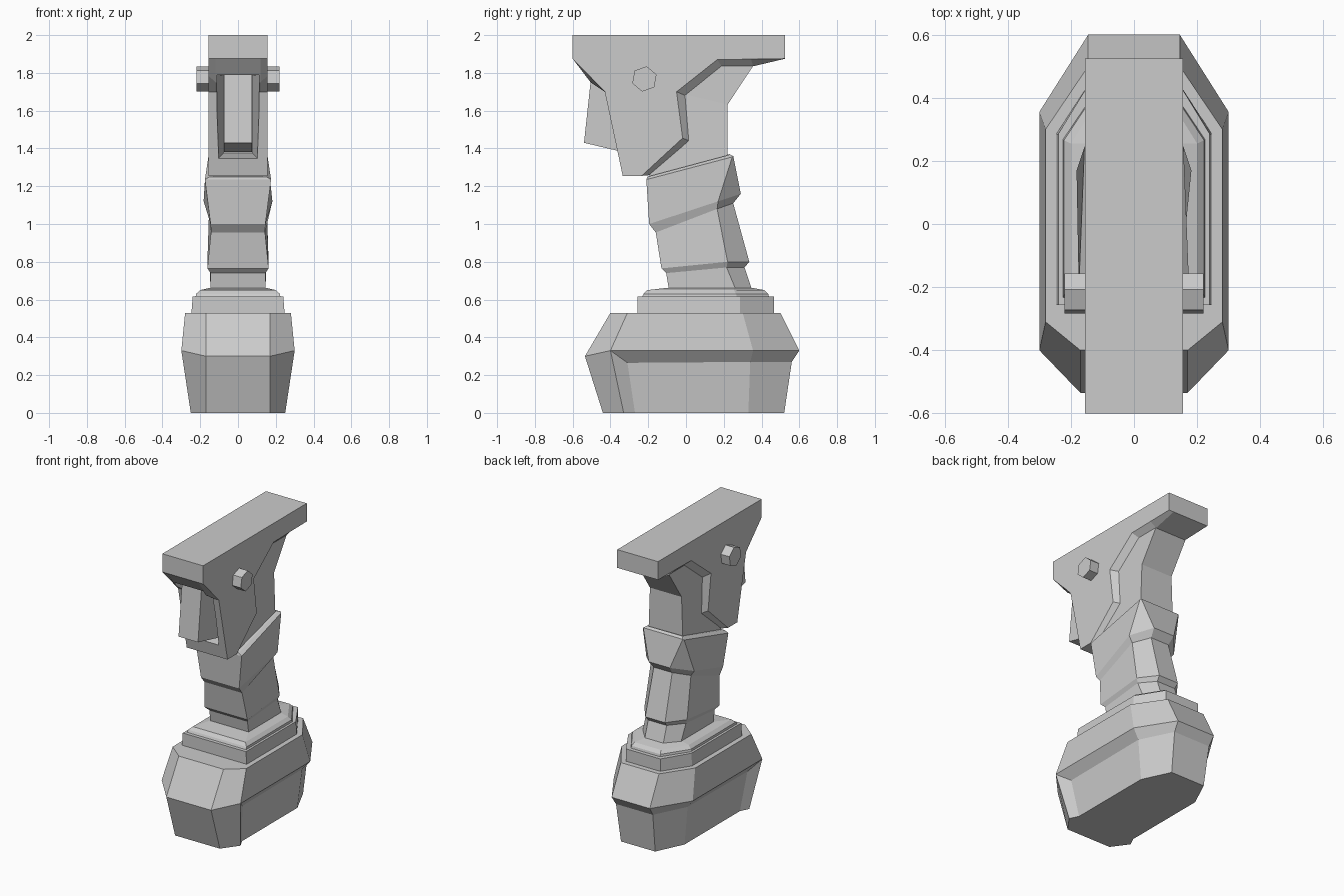
import bpy, bmesh, math


def loft(name, rings):
    """Skin a list of equal-length closed rings and cap both ends."""
    bm = bmesh.new()
    rows = [[bm.verts.new(p) for p in r] for r in rings]
    n = len(rows[0])
    for a, b in zip(rows, rows[1:]):
        for i in range(n):
            j = (i + 1) % n
            bm.faces.new((a[i], a[j], b[j], b[i]))
    bm.faces.new(rows[0])
    bm.faces.new(rows[-1])
    bmesh.ops.remove_doubles(bm, verts=bm.verts, dist=0.0005)
    bmesh.ops.recalc_face_normals(bm, faces=bm.faces)
    me = bpy.data.meshes.new(name)
    bm.to_mesh(me)
    bm.free()
    ob = bpy.data.objects.new(name, me)
    bpy.context.collection.objects.link(ob)
    return ob


def sym(half):
    """Complete a front-to-back half ring by mirroring it in x."""
    return list(half) + [(-x, y, z) for x, y, z in reversed(half)]


def at_x(outline, x):
    return [(x, y, z) for y, z in outline]


def rect(w, y, z0, z1):
    return [(-w, y, z0), (w, y, z0), (w, y, z1), (-w, y, z1)]


def collar(w, f, s, wb, b, z):
    return sym([(w, f, z), (w, s, z), (wb, b, z)])


# Battery-like base with recessed lower sides
loft("base", [sym(h) for h in (
    [(.17, -.44, 0), (.25, -.33, 0), (.22, -.27, 0), (.22, .33, 0), (.13, .52, 0)],
    [(.17, -.535, .30), (.30, -.40, .33), (.25, -.31, .265), (.25, .34, .27), (.14, .56, .27)],
    [(.17, -.535, .30), (.30, -.40, .33), (.30, -.39, .33), (.30, .355, .33), (.145, .60, .33)],
    [(.17, -.40, .53), (.28, -.31, .53), (.28, -.30, .53), (.28, .30, .53), (.145, .50, .53)])])

# Stepped collars
loft("lower_collar", [collar(.247, -.257, .285, .13, .465, .52),
                      collar(.24, -.257, .285, .13, .465, .615)])
loft("upper_collar", [collar(.225, -.235, .27, .11, .44, .61),
                      collar(.222, -.225, .265, .11, .435, .63),
                      collar(.20, -.205, .255, .10, .415, .65),
                      collar(.15, -.10, .255, .07, .35, .662)])

# Grip: front, side and back corner of each level
loft("grip", [sym(h) for h in (
    [(.145, -.09, .65), (.145, .265, .65), (.07, .35, .65)],
    [(.145, -.105, .74), (.15, .215, .77), (.07, .31, .77)],
    [(.162, -.13, .765), (.162, .22, .80), (.075, .335, .80)],
    [(.143, -.16, .955), (.153, .165, 1.08), (.07, .25, 1.11)],
    [(.145, -.195, 1.0), (.182, .17, 1.12), (.08, .29, 1.16)],
    [(.175, -.21, 1.235), (.157, .245, 1.355), (.15, .25, 1.36)],
    [(.15, -.205, 1.25), (.14, .225, 1.365), (.135, .23, 1.37)])])

# Neck between grip and head
loft("neck", [sym(h) for h in (
    [(.13, -.20, 1.24), (.13, .22, 1.35)],
    [(.12, -.02, 1.69), (.12, .22, 1.632)],
    [(.12, .05, 1.85), (.12, .355, 1.836)])])

# Head: flat side outline, bevelled out to a larger core outline
side = [(-.60, 2), (.525, 2), (.525, 1.875), (.165, 1.87), (-.05, 1.70), (-.018, 1.455),
        (-.235, 1.255), (-.335, 1.255), (-.43, 1.70), (-.51, 1.783), (-.60, 1.875)]
core = [(-.60, 2), (.525, 2), (.525, 1.875), (.355, 1.835), (-.003, 1.68), (.022, 1.438),
        (-.18, 1.26), (-.335, 1.255), (-.43, 1.70), (-.505, 1.75), (-.60, 1.875)]
core[3:4] = [(.355, 1.835), (.19, 1.835)]
side[3:4] = [(.345, 1.873), (.165, 1.87)]
head = loft("head", [at_x(side, -.155), at_x(core, -.118), at_x(core, .118), at_x(side, .155)])

# Tapered trigger slot
cutter = loft("slot_cutter", [rect(.11, -.8, 1.34, 1.79), rect(.11, -.40, 1.34, 1.79),
                              rect(.076, -.20, 1.375, 1.785)])
cutter.hide_render = True
cutter.display_type = 'WIRE'
mod = head.modifiers.new("slot", 'BOOLEAN')
mod.operation = 'DIFFERENCE'
mod.solver = 'EXACT'
mod.object = cutter

# Trigger
trig = [(-.50, 1.80), (-.54, 1.43), (-.33, 1.38), (-.19, 1.38), (-.19, 1.80)]
loft("trigger", [at_x(trig, -.074), at_x(trig, .074)])

# Hexagonal pivot pin through the head
hexa = [(-.22 + .068 * math.cos(math.radians(a)), 1.768 + .068 * math.sin(math.radians(a)))
        for a in range(20, 380, 60)]
for s, label in ((-1, "left"), (1, "right")):
    loft("pivot_bolt_" + label, [at_x(hexa, s * .14), at_x(hexa, s * .22)])
